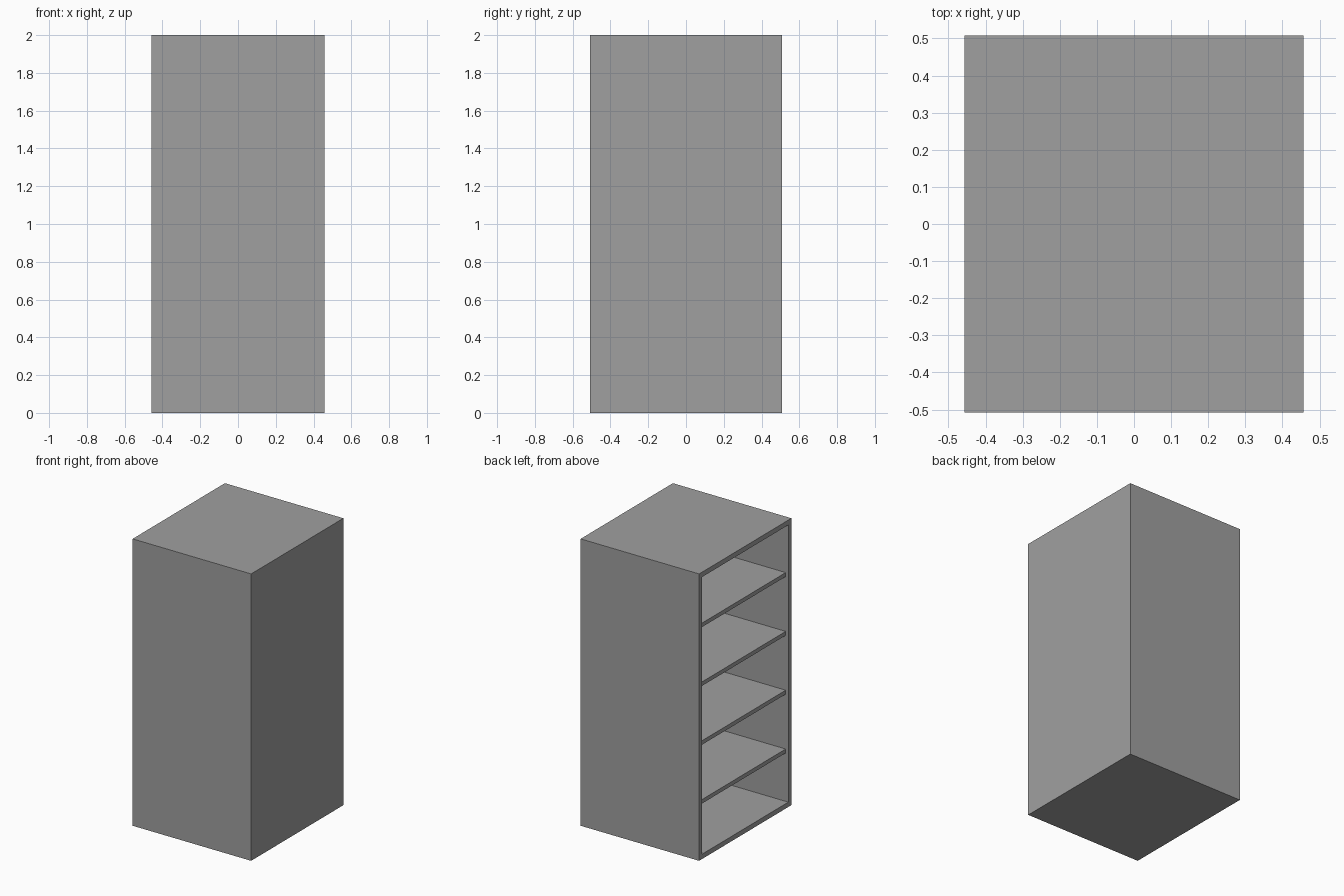
import bpy

cube = bpy.data.objects.get("Cube")
if cube:
    bpy.data.objects.remove(cube, do_unlink=True)

# Overall size and board thicknesses
HX, HY, H = 0.457, 0.508, 2.0
WALL, SHELF, SETBACK = 0.034, 0.028, 0.02

grey = bpy.data.materials.new("plain grey")
grey.use_nodes = True
COLOUR = (0.35, 0.35, 0.35, 1.0)
grey.diffuse_color = COLOUR
grey.node_tree.nodes["Principled BSDF"].inputs["Base Color"].default_value = COLOUR


def board(name, low, high):
    """Flat board spanning two opposite corners."""
    centre = [(a + b) / 2 for a, b in zip(low, high)]
    bpy.ops.mesh.primitive_cube_add(size=1, location=centre)
    obj = bpy.context.object
    obj.name = name
    obj.scale = [b - a for a, b in zip(low, high)]
    bpy.ops.object.transform_apply(location=False, rotation=False, scale=True)
    obj.data.materials.append(grey)
    return obj


# Cabinet shell, open towards -x
shell = board("cabinet_shell", (-HX, -HY, 0), (HX, HY, H))
cutter = board("cavity_cutter", (-HX - WALL, -HY + WALL, WALL),
               (HX - WALL, HY - WALL, H - WALL))
cutter.hide_render = True
cut = shell.modifiers.new("cavity", "BOOLEAN")
cut.operation = "DIFFERENCE"
cut.solver = "EXACT"
cut.object = cutter
bpy.context.view_layer.objects.active = shell
bpy.ops.object.modifier_apply(modifier=cut.name)
bpy.data.objects.remove(cutter, do_unlink=True)

# Four evenly spaced shelves, set back from the opening
PITCH = 0.41
for i in range(4):
    z = H / 2 + (i - 1.5) * PITCH
    board(f"shelf_{i + 1}", (-HX + SETBACK, -HY + WALL, z - SHELF / 2),
          (HX - WALL, HY - WALL, z + SHELF / 2))
